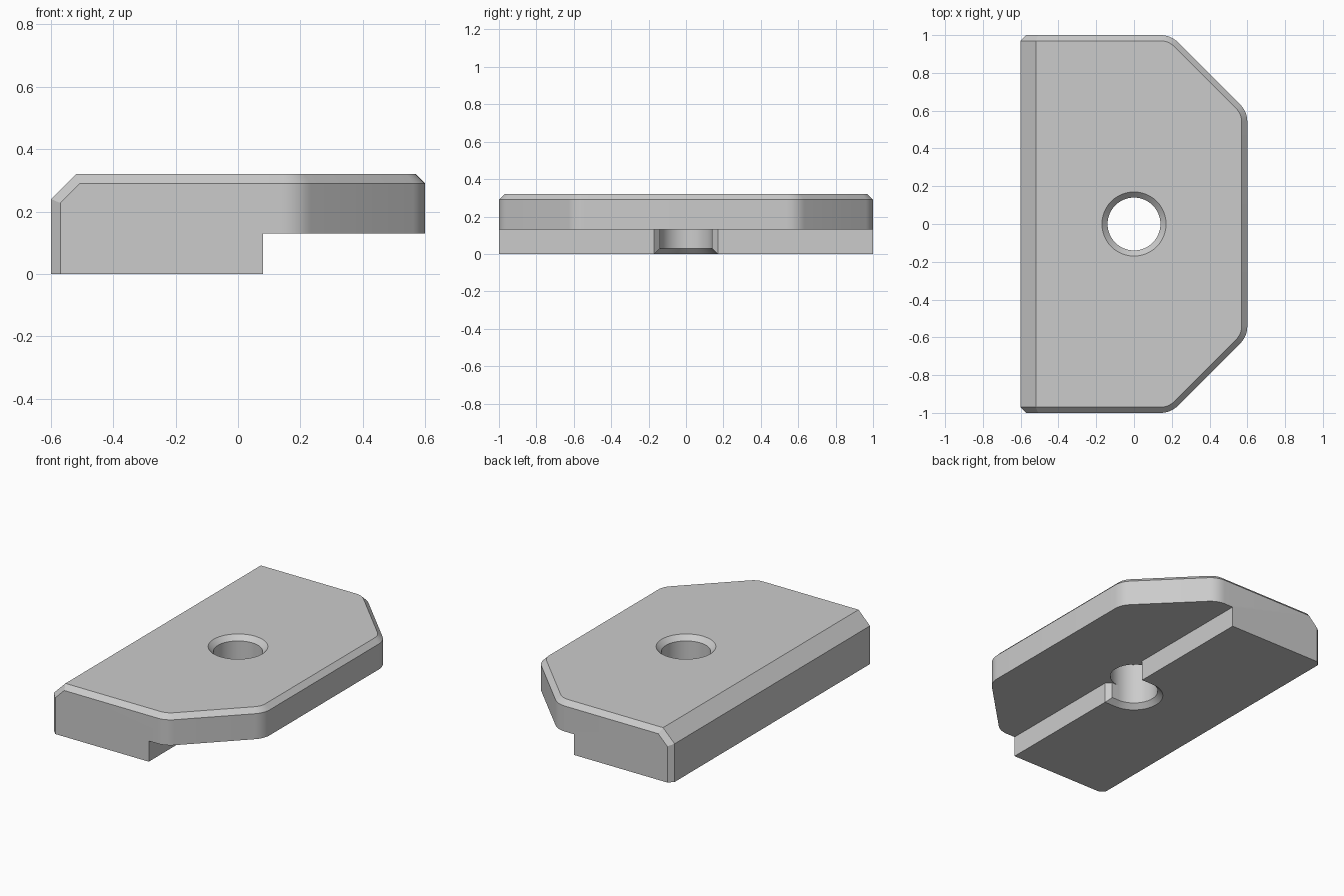
import bpy
import bmesh
from math import cos, sin, radians

default = bpy.data.objects.get("Cube")
if default:
    bpy.data.objects.remove(default, do_unlink=True)

grey = bpy.data.materials.new("plain grey")
grey.use_nodes = True
grey.diffuse_color = (0.6, 0.6, 0.6, 1)
grey.node_tree.nodes["Principled BSDF"].inputs["Base Color"].default_value = grey.diffuse_color

LENGTH, WIDTH, TOP = 1.0, 0.6, 0.32      # half length, half width, height
STEP_X, STEP_Z = 0.08, 0.13              # underside step
HOLE, CHAMFER = 0.14, 0.03


def arc(cx, cy, r, start, end, steps):
    angles = [radians(start + (end - start) * i / steps) for i in range(steps + 1)]
    return [(cx + r * cos(a), cy + r * sin(a)) for a in angles]


def loft(levels):
    """Closed solid through plan outlines given as (z, points)."""
    bm = bmesh.new()
    rings = [[bm.verts.new((x, y, z)) for x, y in pts] for z, pts in levels]
    n = len(rings[0])
    for low, high in zip(rings, rings[1:]):
        for i in range(n):
            j = (i + 1) % n
            bm.faces.new((low[i], low[j], high[j], high[i]))
    bm.faces.new(rings[0][::-1])
    bm.faces.new(rings[-1])
    return bm, rings


def finish(bm, name):
    bmesh.ops.recalc_face_normals(bm, faces=bm.faces[:])
    mesh = bpy.data.meshes.new(name)
    bm.to_mesh(mesh)
    bm.free()
    mesh.materials.append(grey)
    obj = bpy.data.objects.new(name, mesh)
    bpy.context.scene.collection.objects.link(obj)
    return obj


def chamfer(bm, edges, size):
    bmesh.ops.bevel(bm, geom=edges, offset=size, offset_type='OFFSET', segments=1,
                    profile=0.5, affect='EDGES', loop_slide=True)


# Plate with two cut corners, each blended by small arcs
r = 0.13
t = r * 0.4142
corner_x, corner_y = 0.195, 0.595
half = (arc(WIDTH - r, corner_y - t, r, 0, 45, 6)
        + arc(corner_x - t, LENGTH - r, r, 45, 90, 6)
        + [(-WIDTH, LENGTH)])
outline = half + [(x, -y) for x, y in reversed(half)]
bm, _ = loft([(0, outline), (TOP, outline)])

# Wide chamfer along the long straight side
chamfer(bm, [e for e in bm.edges
             if all(v.co.x < -0.59 and v.co.z > 0.3 for v in e.verts)], 0.08)


# Narrow chamfer around the top rim and down the two end corners
def on_rim(edge):
    a, b = (v.co for v in edge.verts)
    left = max(a.x, b.x) < -0.51
    if min(a.z, b.z) > TOP - 0.001:
        return not left
    return left and abs(a.y - b.y) < 0.001 and abs(a.y) > 0.99


chamfer(bm, [e for e in bm.edges if on_rim(e)], CHAMFER)
plate = finish(bm, "clamp_plate")


# Step cutter whose edge includes the open half of the hole
def step_outline(radius):
    mouth = HOLE + CHAMFER
    return ([(1, -1.2), (1, 1.2), (STEP_X, 1.2), (STEP_X, mouth),
             (STEP_X - CHAMFER, radius)]
            + arc(0, 0, radius, 90, 270, 24)
            + [(STEP_X - CHAMFER, -radius), (STEP_X, -mouth), (STEP_X, -1.2)])


wide, narrow = step_outline(HOLE + CHAMFER), step_outline(HOLE)
bm, rings = loft([(-0.05, wide), (0, wide), (CHAMFER, narrow), (STEP_Z, narrow)])
for outer, inner in ((3, 4), (-2, -3)):
    bmesh.ops.connect_verts(bm, verts=[rings[1][outer], rings[2][inner]])
step_cutter = finish(bm, "step_cutter")

# Upper hole cutter with a countersunk rim
levels = [(STEP_Z, HOLE), (TOP - CHAMFER, HOLE), (TOP + CHAMFER, HOLE + 2 * CHAMFER)]
bm, _ = loft([(z, arc(0, 0, rad, 90, 442.5, 47)) for z, rad in levels])
hole_cutter = finish(bm, "hole_cutter")

# Cut, then shade
for obj in bpy.context.view_layer.objects:
    obj.select_set(False)
bpy.context.view_layer.objects.active = plate
plate.select_set(True)
for cutter in (step_cutter, hole_cutter):
    cutter.hide_render = True
    mod = plate.modifiers.new(cutter.name, 'BOOLEAN')
    mod.operation = 'DIFFERENCE'
    mod.solver = 'EXACT'
    mod.object = cutter
    bpy.ops.object.modifier_apply(modifier=mod.name)
    bpy.data.objects.remove(cutter, do_unlink=True)
bpy.ops.object.shade_smooth_by_angle(angle=radians(30))
